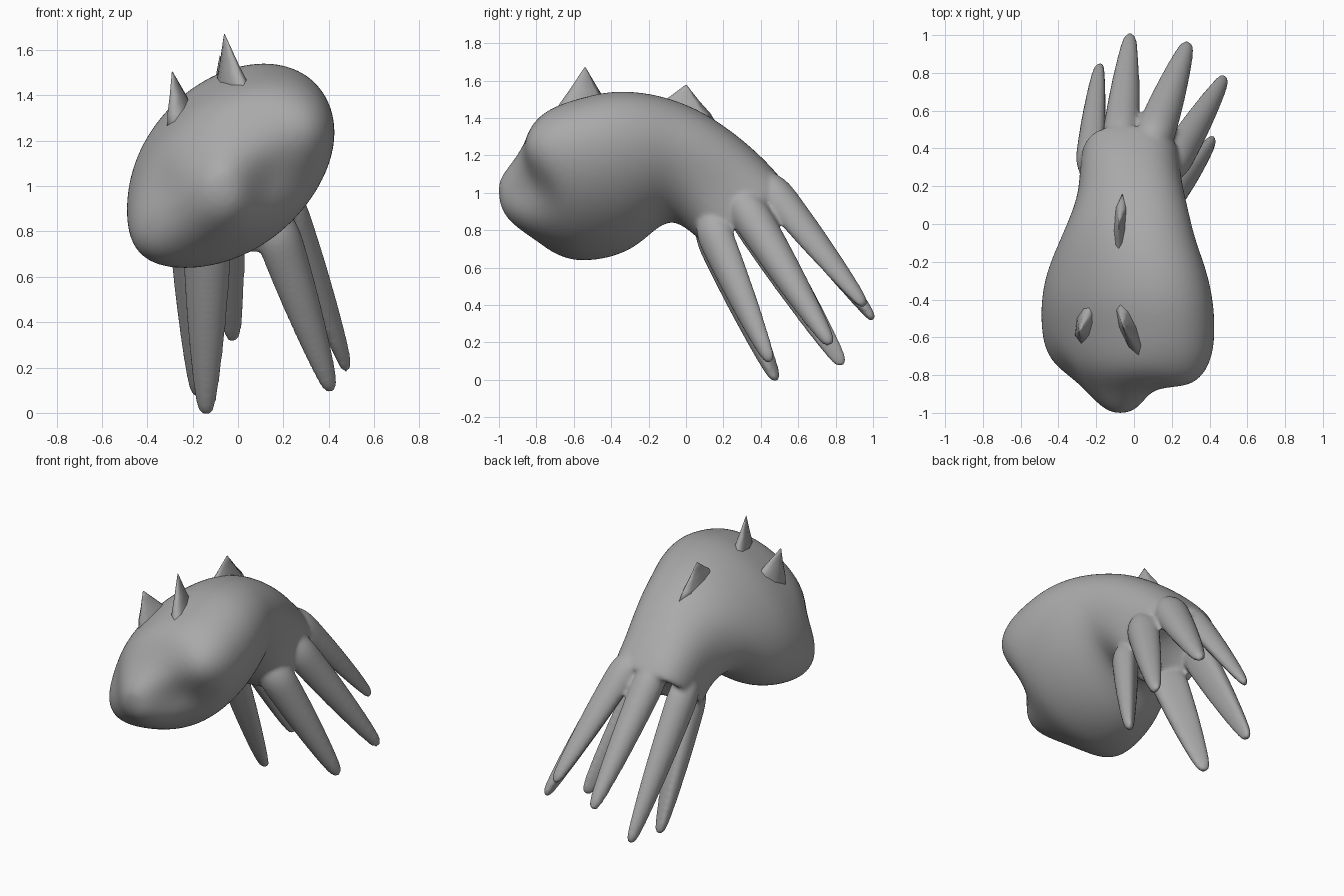
import bpy, bmesh, math
from mathutils import Vector as V

if "Cube" in bpy.data.objects:
    bpy.data.objects.remove(bpy.data.objects["Cube"])

grey = bpy.data.materials.new("plain grey")
grey.diffuse_color = (0.4, 0.4, 0.4, 1)
grey.use_nodes = True
grey.node_tree.nodes["Principled BSDF"].inputs["Base Color"].default_value = grey.diffuse_color


def loft(bm, rings):
    """Skin a closed tube through rings of points and cap both ends."""
    vs = [[bm.verts.new(p) for p in r] for r in rings]
    n = len(vs[0])
    for a, b in zip(vs, vs[1:]):
        for i in range(n):
            bm.faces.new((a[i], a[(i + 1) % n], b[(i + 1) % n], b[i]))
    bm.faces.new(vs[0][::-1])
    bm.faces.new(vs[-1])


def make(name, bm):
    bmesh.ops.recalc_face_normals(bm, faces=bm.faces)
    me = bpy.data.meshes.new(name)
    bm.to_mesh(me)
    bm.free()
    me.materials.append(grey)
    me.shade_smooth()
    ob = bpy.data.objects.new(name, me)
    bpy.context.collection.objects.link(ob)
    return ob


def bulge(p, centre, radius, push):
    d = (p - V(centre)).length / radius
    return p + V(push) * math.exp(-d * d * 1.5)


def power(x, e):
    return math.copysign(abs(x) ** e, x)


# Body: centre x, half width, sideways lean, top (y, z), bottom (y, z)
SECTIONS = [
    (-.06, .05, .00, -1.01, 1.05, -1.00, .94),
    (-.06, .12, .01, -.97, 1.12, -.96, .86),
    (-.05, .22, .04, -.88, 1.23, -.87, .79),
    (-.02, .32, .10, -.79, 1.40, -.78, .74),
    (-.01, .39, .14, -.68, 1.47, -.68, .69),
    (-.02, .42, .16, -.56, 1.51, -.57, .64),
    (-.035, .43, .16, -.40, 1.55, -.40, .65),
    (-.04, .40, .14, -.22, 1.54, -.26, .71),
    (-.04, .355, .10, -.06, 1.50, -.15, .82),
    (-.03, .32, .06, .10, 1.43, -.07, .85),
    (-.02, .285, .03, .26, 1.32, .00, .81),
    (-.02, .27, .00, .40, 1.20, .06, .76),
    (-.02, .265, .00, .51, 1.08, .11, .71),
    (-.02, .255, .00, .54, 1.03, .13, .69),
    (-.02, .19, .00, .45, 1.01, .17, .79),
    (-.02, .06, .00, .33, .98, .25, .92),
]
SEG = 28
rings = []
for j, (cx, a, lean, ty, tz, by, bz) in enumerate(SECTIONS):
    c = V((cx, (ty + by) / 2, (tz + bz) / 2))
    v = V((lean, (ty - by) / 2, (tz - bz) / 2))
    e = 1 - .28 * min(1, max(0, (j - 8) / 4))  # boxier towards the skirt
    ring = []
    for i in range(SEG):
        t = math.tau * i / SEG
        p = c + V((a, 0, 0)) * power(math.cos(t), e) + v * power(math.sin(t), e)
        # uneven lumps and creases of the face
        p = bulge(p, (.29, -.75, 1.26), .23, (.02, -.10, .0))
        p = bulge(p, (-.34, -.62, .80), .22, (-.06, -.06, -.06))
        p = bulge(p, (.17, -.82, 1.05), .20, (-.03, .10, .0))
        p = bulge(p, (-.30, -.74, 1.0), .14, (.02, .04, .0))
        ring.append(p)
    rings.append(ring)
bm = bmesh.new()
loft(bm, rings)

# Six tentacles: base, tip, base radius
TENTACLES = [
    ((-.07, .45, 1.00), (-.02, 1.00, .315), .092),
    ((.10, .45, 1.01), (.285, .955, .39), .10),
    ((-.205, .32, .90), (-.175, .84, .075), .10),
    ((.19, .32, .92), (.475, .775, .185), .10),
    ((-.13, .15, .79), (-.14, .49, -.005), .105),
    ((.16, .15, .81), (.41, .455, .095), .10),
]
HUB = V((-.02, .31, .88))
for base, tip, r in TENTACLES:
    base, tip = V(base), V(tip)
    d = (tip - base).normalized()
    out = base - HUB
    out = (out - d * out.dot(d)).normalized()
    side = d.cross(out)
    rings = []
    for f, k in ((-.14, .6), (0, 1.12), (.12, 1.1), (.25, 1.03), (.4, .95),
                 (.6, .8), (.8, .62), (.93, .46), (.98, .34), (1.0, .16)):
        c = base.lerp(tip, f)
        ring = []
        for i in range(12):
            t = math.tau * i / 12
            s = math.sin(t)
            # rounded outside, flatter inside
            ring.append(c + side * r * k * math.cos(t)
                        + out * r * k * (s * .98 if s > 0 else power(s, .6) * .45))
        rings.append(ring)
    loft(bm, rings)

body = make("body_with_tentacles", bm)
sub = body.modifiers.new("round", 'SUBSURF')
sub.levels = sub.render_levels = 2
rem = body.modifiers.new("merge", 'REMESH')
rem.mode = 'VOXEL'
rem.voxel_size = .014
rem.use_smooth_shade = True
smo = body.modifiers.new("soften", 'SMOOTH')
smo.factor, smo.iterations = .5, 4

# Three thorn-like horns: base centre, tip, half width, half length, slant
HORNS = [
    ("left_horn", (-.225, -.47, 1.24), (-.29, -.57, 1.505), .075, .17, .05),
    ("right_horn", (-.015, -.55, 1.38), (-.06, -.54, 1.67), .065, .18, -.06),
    ("rear_horn", (-.07, -.06, 1.36), (-.08, .00, 1.575), .05, .23, .01),
]
for name, base, tip, w, l, slant in HORNS:
    base, tip = V(base), V(tip)
    bm = bmesh.new()
    rings = []
    for f, k in ((0, 1), (.3, .75), (.6, .42), (.85, .17), (1, .02)):
        c = base.lerp(tip, f)
        rings.append([c + V((w * k * math.cos(t) + slant * k * math.sin(t),
                             l * k * math.sin(t), 0))
                      for t in (math.tau * i / 8 for i in range(8))])
    loft(bm, rings)
    make(name, bm)
